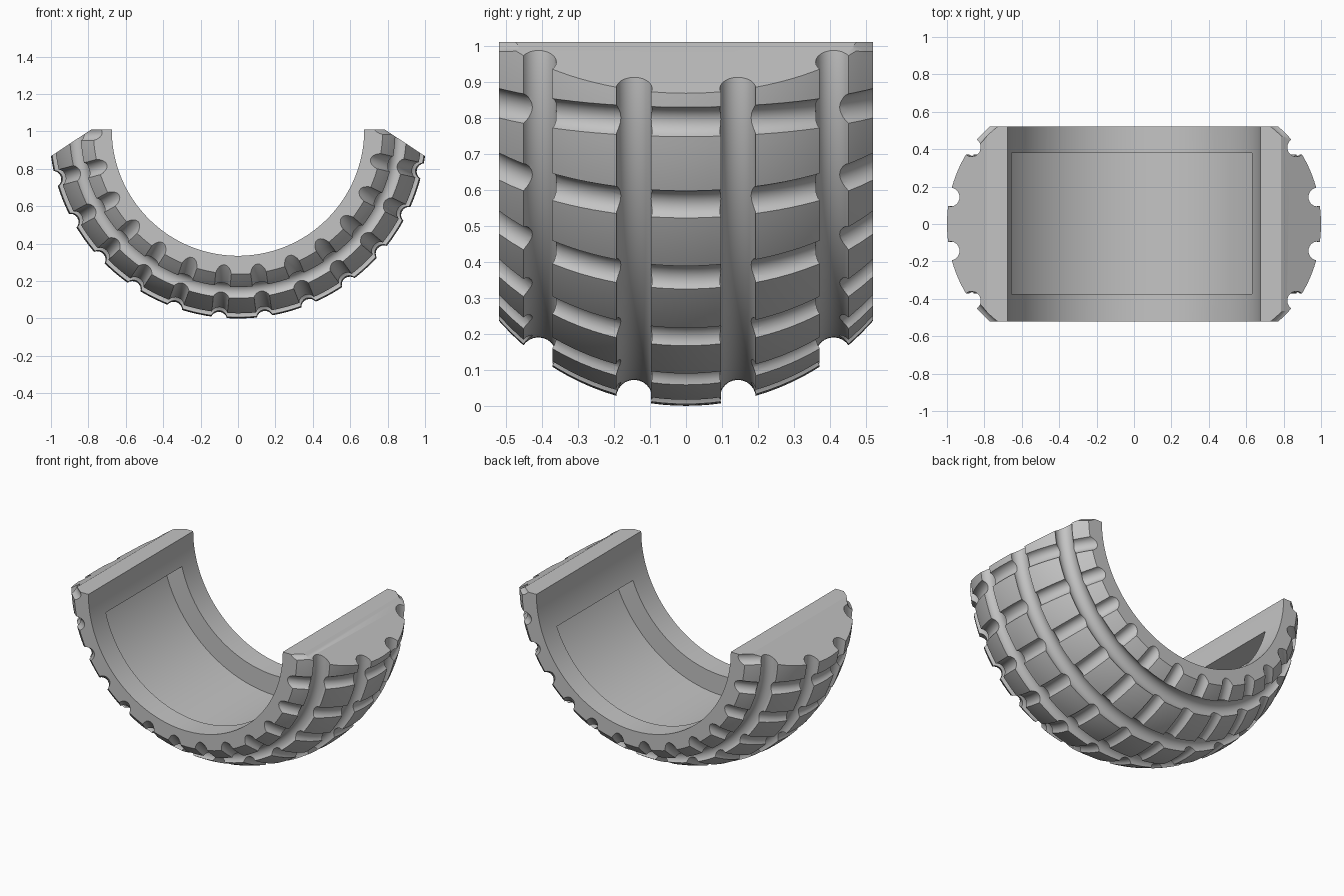
import bpy, bmesh
from math import sin, cos, pi, radians, sqrt

cube = bpy.data.objects.get("Cube")
if cube:
    bpy.data.objects.remove(cube, do_unlink=True)

AXIS_Z = 1.01        # height of the tyre axis
HALF_W = 0.52        # half of the tyre width
INNER = 0.675        # bore radius
CROWN_C, CROWN_R = 0.32, 0.69   # crown arc: centre radius and arc radius


def polar(angle, r, y):
    """Point at an angle from straight down, a radius and a width position."""
    return (r * sin(angle), y, AXIS_Z - r * cos(angle))


def spread(a, b, n):
    return [a + (b - a) * i / n for i in range(n + 1)]


def circle(n):
    return [2 * pi * i / n for i in range(n)]


def add_sweep(bm, rings):
    """Skin a row of matching rings into a capped solid."""
    rows = [[bm.verts.new(p) for p in ring] for ring in rings]
    n = len(rows[0])
    for a, b in zip(rows, rows[1:]):
        for i in range(n):
            j = (i + 1) % n
            bm.faces.new((a[i], a[j], b[j], b[i]))
    bm.faces.new(rows[0])
    bm.faces.new(rows[-1])


def make_object(name, sweeps):
    bm = bmesh.new()
    for rings in sweeps:
        add_sweep(bm, rings)
    bmesh.ops.recalc_face_normals(bm, faces=bm.faces[:])
    mesh = bpy.data.meshes.new(name)
    bm.to_mesh(mesh)
    bm.free()
    obj = bpy.data.objects.new(name, mesh)
    bpy.context.collection.objects.link(obj)
    return obj


def revolve(profile, start, end, steps):
    """Turn a (radius, y) profile about the tyre axis."""
    return [[polar(radians(a), r, y) for r, y in profile]
            for a in spread(start, end, steps)]


# Tyre segment: bore plus rounded crown, longer than needed at both ends
profile = [(INNER, HALF_W), (INNER, -HALF_W)]
profile += [(CROWN_C + sqrt(CROWN_R ** 2 - y * y), y)
            for y in spread(-HALF_W, HALF_W, 32)]
tyre = make_object("tyre_segment", [revolve(profile, -105, 105, 140)])

# Round grooves running around the tread
ring_grooves = []
for y, r in ((0.144, 0.988), (0.41, 0.87)):
    for side in (-1, 1):
        ring = [(r + 0.05 * cos(t), side * y + 0.05 * sin(t)) for t in circle(24)]
        ring_grooves.append(revolve(ring, -110, 110, 147))

# Round grooves running across the tread, 26 to a full turn
cross_grooves = []
for k in range(-7, 7):
    theta = radians(8.1 + k * 360 / 26)
    rings = []
    for phi in spread(radians(-62), radians(62), 32):
        ring = []
        for t in circle(20):
            reach = CROWN_R + 0.015 + 0.045 * cos(t)
            x, y, z = polar(theta, CROWN_C + reach * cos(phi), reach * sin(phi))
            off = 0.045 * sin(t)
            ring.append((x + off * cos(theta), y, z + off * sin(theta)))
        rings.append(ring)
    cross_grooves.append(rings)

# Flat top with sloped outer ends
outline = [(-1.2, 0.736), (-0.785, AXIS_Z), (0.785, AXIS_Z),
           (1.2, 0.736), (1.2, 1.8), (-1.2, 1.8)]
top_trim = [[(x, y, z) for x, z in outline] for y in (-0.8, 0.8)]

# Pocket in the bore
pocket_profile = [(0.6, -0.375), (0.8, -0.375), (0.8, 0.38), (0.6, 0.38)]
pocket = revolve(pocket_profile, -76, 69, 96)

# Cut every feature out of the tyre
cutters = (("ring_groove_cutter", ring_grooves),
           ("cross_groove_cutter", cross_grooves),
           ("top_trim_cutter", [top_trim]),
           ("pocket_cutter", [pocket]))
bpy.context.view_layer.objects.active = tyre
for name, sweeps in cutters:
    cutter = make_object(name, sweeps)
    cutter.hide_render = True
    mod = tyre.modifiers.new(name, "BOOLEAN")
    mod.operation = "DIFFERENCE"
    mod.solver = "EXACT"
    mod.object = cutter
    bpy.ops.object.modifier_apply(modifier=mod.name)
    bpy.data.objects.remove(cutter, do_unlink=True)

# Single grey material
grey = bpy.data.materials.new("plain_grey")
grey.use_nodes = True
colour = (0.55, 0.55, 0.55, 1)
grey.diffuse_color = colour
grey.node_tree.nodes["Principled BSDF"].inputs["Base Color"].default_value = colour
tyre.data.materials.clear()
tyre.data.materials.append(grey)

# Smooth curves, crisp groove edges
for o in bpy.context.selected_objects:
    o.select_set(False)
tyre.select_set(True)
bpy.ops.object.shade_smooth_by_angle(angle=radians(25))
